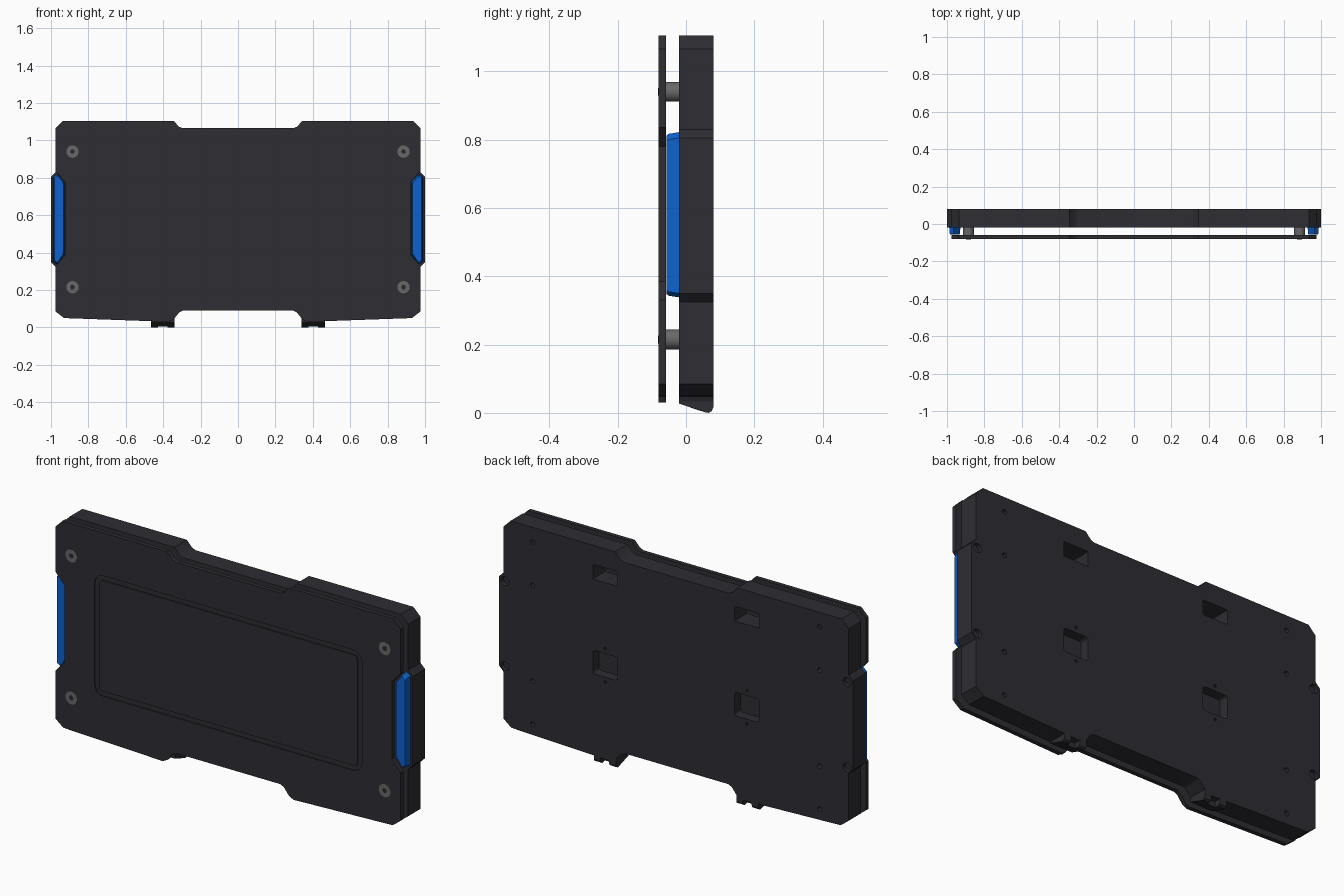
import bpy, bmesh, math

cube = bpy.data.objects.get("Cube")
if cube:
    bpy.data.objects.remove(cube, do_unlink=True)


def material(name, r, g, b):
    m = bpy.data.materials.new(name)
    m.diffuse_color = (r, g, b, 1)
    m.use_nodes = True
    m.node_tree.nodes["Principled BSDF"].inputs["Base Color"].default_value = (r, g, b, 1)
    return m


dark = material("charcoal", 0.027, 0.027, 0.033)
blue = material("blue", 0.004, 0.12, 0.62)
grey = material("steel grey", 0.14, 0.14, 0.14)
black = material("socket black", 0.02, 0.02, 0.022)


# Outline helpers, all in the x-z plane
def circle(x, z, r, n=24):
    return [(x + r * math.cos(i * math.tau / n), z + r * math.sin(i * math.tau / n)) for i in range(n)]


def rounded(x, z, w, h, r, n=5):
    pts = []
    for k, (sx, sz) in enumerate([(1, 1), (-1, 1), (-1, -1), (1, -1)]):
        for i in range(n + 1):
            a = (k + i / n) * math.pi / 2
            pts.append((x + sx * (w / 2 - r) + r * math.cos(a), z + sz * (h / 2 - r) + r * math.sin(a)))
    return pts


def mirrored(half):
    return half + [(-x, z) for x, z in reversed(half)]


def extrude(bm, pts, y0, y1, front=None):
    a = [bm.verts.new((x, y0, z)) for x, z in (front or pts)]
    b = [bm.verts.new((x, y1, z)) for x, z in pts]
    bm.faces.new(a)
    bm.faces.new(b[::-1])
    for i in range(len(a)):
        j = (i + 1) % len(a)
        bm.faces.new((a[j], a[i], b[i], b[j]))


def solid(name, prisms, mat):
    bm = bmesh.new()
    for p in prisms:
        extrude(bm, *p)
    bmesh.ops.recalc_face_normals(bm, faces=bm.faces)
    me = bpy.data.meshes.new(name)
    bm.to_mesh(me)
    bm.free()
    me.materials.append(mat)
    ob = bpy.data.objects.new(name, me)
    bpy.context.collection.objects.link(ob)
    return ob


def cut(ob, prisms):
    cutter = solid("cutter", prisms, dark)
    mod = ob.modifiers.new("cut", "BOOLEAN")
    mod.operation, mod.solver, mod.object = "DIFFERENCE", "EXACT", cutter
    me = bpy.data.meshes.new_from_object(ob.evaluated_get(bpy.context.evaluated_depsgraph_get()))
    ob.modifiers.clear()
    ob.data = me
    bpy.data.objects.remove(cutter, do_unlink=True)


def smooth(ob):
    bpy.ops.object.select_all(action="DESELECT")
    ob.select_set(True)
    bpy.context.view_layer.objects.active = ob
    bpy.ops.object.shade_smooth_by_angle(angle=math.radians(30))


# Shared outline, bottom notch up to the side and side up to the top notch
low = [(0.295, 0.09), (0.315, 0.08), (0.345, 0.042), (0.37, 0.03), (0.93, 0.05), (0.975, 0.085)]
high = [(0.975, 1.065), (0.935, 1.105), (0.345, 1.105), (0.315, 1.073), (0.295, 1.065)]
grip_notch = [(0.975, 0.33), (0.925, 0.385), (0.925, 0.78), (0.975, 0.835)]
side_tab = [(0.975, 0.325), (1.0, 0.35), (1.0, 0.805), (0.975, 0.83)]

# Front cover with a shallow rounded channel around a centre panel
cover = solid("front_cover", [(mirrored(low + grip_notch + high), -0.08, -0.058)], dark)
cut(cover, [(rounded(0, 0.578, 1.51, 0.615, 0.05), -0.1, -0.074)])
smooth(cover)
panel = solid("centre_panel", [(rounded(0, 0.578, 1.46, 0.565, 0.022), -0.08, -0.073)], dark)
smooth(panel)

# Rear body with through slots, square sockets and screw holes
body = solid("rear_body", [(mirrored(low + side_tab + high), -0.02, 0.08)], dark)
holes = []
for s in (1, -1):
    holes.append((rounded(s * 0.4, 0.97, 0.14, 0.075, 0.006, 2), -0.05, 0.1))
    holes.append((rounded(s * 0.4, 0.51, 0.14, 0.12, 0.015, 3), 0.03, 0.1))
    for z in (0.425, 0.595):
        holes.append((circle(s * 0.4, z, 0.007, 10), 0.06, 0.1))
    for z in (0.1, 0.32, 0.81, 1.03):
        holes.append((circle(s * 0.81, z, 0.012, 12), 0.05, 0.1))
    for z in (0.355, 0.79):
        holes.append((circle(s * 0.966, z, 0.023, 16), 0.06, 0.1))
cut(body, holes)
smooth(body)


# Hooked feet: side profile in y-z swept along x
def foot(name, x0, x1, profile):
    ob = solid(name, [(profile, x0, x1)], dark)
    for v in ob.data.vertices:
        v.co.x, v.co.y = v.co.y, v.co.x
    ob.data.flip_normals()


hook = [(-0.02, 0.06), (-0.02, 0.027), (0.055, 0.002), (0.066, 0), (0.076, 0.006), (0.08, 0.017), (0.08, 0.06)]
bridge = [(-0.02, 0.06), (-0.02, 0.027), (0.045, 0.005), (0.045, 0.06)]

# Blue side grips, spacers, screws and feet on both sides
grip = [(0.928, 0.387), (0.928, 0.777), (0.966, 0.822), (0.988, 0.805), (0.988, 0.35), (0.966, 0.338)]
for s, side in ((1, "left"), (-1, "right")):
    outer = [(s * x, z) for x, z in grip]
    inner = [(s * (0.957 + (x - 0.957) * 0.82), 0.58 + (z - 0.58) * 0.96) for x, z in grip]
    mid = [((a[0] + b[0]) / 2, (a[1] + b[1]) / 2) for a, b in zip(outer, inner)]
    solid(side + "_grip", [(outer, -0.05, -0.019, mid), (mid, -0.057, -0.05, inner)], blue)
    for z, level in ((0.215, "lower"), (0.94, "upper")):
        part = side + "_" + level
        x = s * 0.885
        smooth(solid(part + "_spacer", [(circle(x, z, 0.029), -0.06, -0.018)], grey))
        smooth(solid(part + "_screw_head",
                     [(circle(x, z, 0.033), -0.081, -0.07)], grey))
        solid(part + "_screw_socket", [(circle(x, z, 0.013, 6), -0.0816, -0.08)], black)
    for n, (a, b) in enumerate(((0.34, 0.378), (0.427, 0.465))):
        foot(f"{side}_foot_hook_{n + 1}", s * a, s * b, hook)
    foot(side + "_foot_bridge", s * 0.377, s * 0.428, bridge)

# Consistent outward normals on every part
for ob in bpy.context.collection.objects:
    if ob.type == "MESH":
        bm = bmesh.new()
        bm.from_mesh(ob.data)
        bmesh.ops.recalc_face_normals(bm, faces=bm.faces)
        bm.to_mesh(ob.data)
        bm.free()
